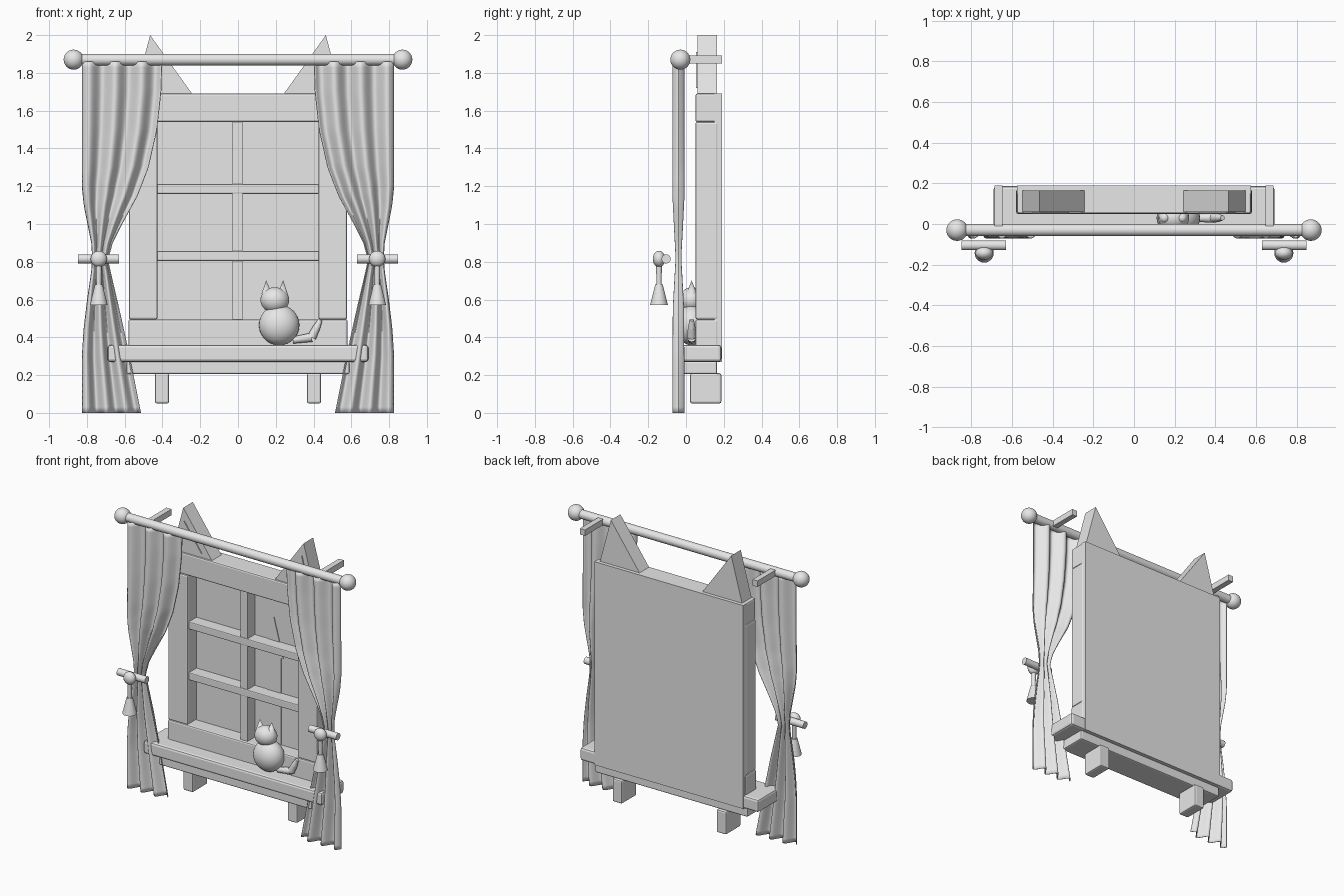
import bpy, bmesh, math
from mathutils import Vector

if "Cube" in bpy.data.objects:
    bpy.data.objects.remove(bpy.data.objects["Cube"])

grey = bpy.data.materials.new("plain_grey")
grey.diffuse_color = (0.8, 0.8, 0.8, 1)
grey.use_nodes = True
grey.node_tree.nodes["Principled BSDF"].inputs["Base Color"].default_value = grey.diffuse_color


def finish(ob, name, bevel=0, smooth=False):
    ob.name = name
    ob.data.materials.clear()
    ob.data.materials.append(grey)
    if bevel:
        m = ob.modifiers.new("bevel", 'BEVEL')
        m.width, m.segments = bevel, 2
    if smooth:
        ob.data.polygons.foreach_set("use_smooth", [True] * len(ob.data.polygons))
    return ob


def from_bm(name, bm, **kw):
    bmesh.ops.recalc_face_normals(bm, faces=bm.faces)
    me = bpy.data.meshes.new(name)
    bm.to_mesh(me)
    bm.free()
    ob = bpy.data.objects.new(name, me)
    bpy.context.collection.objects.link(ob)
    return finish(ob, name, **kw)


def box(name, x0, x1, y0, y1, z0, z1, bevel=0.0):
    bm = bmesh.new()
    bmesh.ops.create_cube(bm, size=1)
    for v in bm.verts:
        v.co = Vector(((x0 + x1) / 2 + v.co.x * (x1 - x0),
                       (y0 + y1) / 2 + v.co.y * (y1 - y0),
                       (z0 + z1) / 2 + v.co.z * (z1 - z0)))
    return from_bm(name, bm, bevel=bevel)


def prism(name, pts, y0, y1):
    bm = bmesh.new()
    f = bm.faces.new([bm.verts.new((x, y0, z)) for x, z in pts])
    ext = bmesh.ops.extrude_face_region(bm, geom=[f])["geom"]
    bmesh.ops.translate(bm, vec=(0, y1 - y0, 0),
                        verts=[g for g in ext if isinstance(g, bmesh.types.BMVert)])
    return from_bm(name, bm)


def ball(name, loc, radii):
    bpy.ops.mesh.primitive_uv_sphere_add(segments=32, ring_count=16, location=loc)
    ob = bpy.context.object
    ob.scale = radii
    return finish(ob, name, smooth=True)


def rod(name, a, b, r1, r2):
    a, b = Vector(a), Vector(b)
    bpy.ops.mesh.primitive_cone_add(vertices=24, radius1=r1, radius2=r2,
                                    depth=(b - a).length, location=(a + b) / 2)
    ob = bpy.context.object
    ob.rotation_euler = (b - a).to_track_quat('Z', 'Y').to_euler()
    finish(ob, name)
    bpy.ops.object.shade_smooth_by_angle(angle=math.radians(40))
    return ob


def interp(table, z):
    # smooth interpolation through (height, value) pairs
    for (z0, a), (z1, b) in zip(table, table[1:]):
        if z <= z1:
            return a + (b - a) * (z - z0) / (z1 - z0)
    return table[-1][1]


# Curtain outlines and fold depth against height
OUTER = [(0, .825), (.3, .825), (.45, .815), (.6, .797), (.75, .775), (.82, .77),
         (.9, .775), (1.0, .795), (1.1, .815), (1.2, .825), (1.86, .825)]
INNER = [(0, .515), (.2, .555), (.37, .59), (.55, .63), (.7, .665), (.81, .69), (.9, .665),
         (1.0, .615), (1.15, .533), (1.3, .475), (1.5, .43), (1.7, .408), (1.86, .403)]
FOLD = [(0, .03), (.55, .028), (.7, .02), (.82, .013), (.95, .02), (1.15, .03), (1.86, .03)]


def curtain(name, s):
    bm = bmesh.new()
    nu, nz = 48, 60
    rows = []
    for j in range(nz + 1):
        z = 1.86 * j / nz
        o, i, d = interp(OUTER, z), interp(INNER, z), interp(FOLD, z)
        rows.append([bm.verts.new((s * (o + (i - o) * k / nu),
                                   -.04 - d * math.sin(6 * math.pi * k / nu), z))
                     for k in range(nu + 1)])
    for r0, r1 in zip(rows, rows[1:]):
        for k in range(nu):
            bm.faces.new((r0[k], r0[k + 1], r1[k + 1], r1[k]))
    ob = from_bm(name, bm, smooth=True)
    m = ob.modifiers.new("thickness", 'SOLIDIFY')
    m.thickness, m.offset = .004, 0


# Window frame
box("back_board", -.575, .575, .15, .19, .27, 1.69)
box("top_rail", -.575, .575, .05, .17, 1.54, 1.69, .01)
box("bottom_rail", -.58, .58, .05, .17, .34, .495, .01)
box("vertical_bar", -.03, .025, .07, .155, .49, 1.55)
for z in (.805, 1.16):
    box("horizontal_bar", -.435, .43, .065, .155, z, z + .052, .006)

# Sill and apron
box("sill", -.69, .69, -.06, .187, .27, .36, .015)
box("apron", -.59, .59, -.03, .165, .205, .275, .01)

# Thin tower scene on the pane
prism("tower_plate", [(.12, .5), (.23, .5), (.23, 1.1), (.248, 1.1), (.175, 1.375),
                      (.105, 1.1), (.12, 1.1)], .145, .152)

# Curtain rod
rod("curtain_rod", (-.87, -.03, 1.87), (.87, -.03, 1.87), .03, .03)

for s, side in ((-1, "left"), (1, "right")):
    xs = lambda a, b: sorted((s * a, s * b))
    box(side + "_post", *xs(.425, .578), .05, .17, .495, 1.54, .01)
    box(side + "_foot", *xs(.365, .44), .022, .187, .05, .21, .01)
    box(side + "_rod_bracket", *xs(.647, .686), -.03, .19, 1.85, 1.892)
    # pointed ears on the top rail
    prism(side + "_frame_ear", [(s * .55, 1.685), (s * .24, 1.685), (s * .465, 2.0)], .06, .165)
    prism(side + "_inner_ear", [(s * .5, 1.72), (s * .32, 1.72), (s * .455, 1.91)], .053, .061)
    ball(side + "_finial", (s * .87, -.03, 1.87), (.053,) * 3)
    # curtain with tie and tassel
    curtain(side + "_curtain", s)
    rod(side + "_tie", (s * .63, -.105, .815), (s * .848, -.105, .815), .024, .024)
    ball(side + "_knot", (s * .737, -.143, .815), (.043, .033, .043))
    rod(side + "_tassel_cord", (s * .737, -.143, .67), (s * .737, -.143, .8), .013, .016)
    rod(side + "_tassel", (s * .737, -.143, .57), (s * .737, -.143, .68), .047, .02)
    # cat ear
    rod(side + "_cat_ear", (.194 + s * .042, .03, .63), (.194 + s * .045, .03, .702), .028, 0)

# Cat on the sill
ball("cat_body", (.218, .03, .465), (.107, .085, .107))
ball("cat_head", (.195, .03, .597), (.076, .065, .068))
tail = [(.29, .03, .385, .018), (.39, .03, .4, .024), (.415, .03, .45, .02), (.435, .03, .492, .012)]
for a, b in zip(tail, tail[1:]):
    rod("cat_tail", a[:3], b[:3], a[3], b[3])
